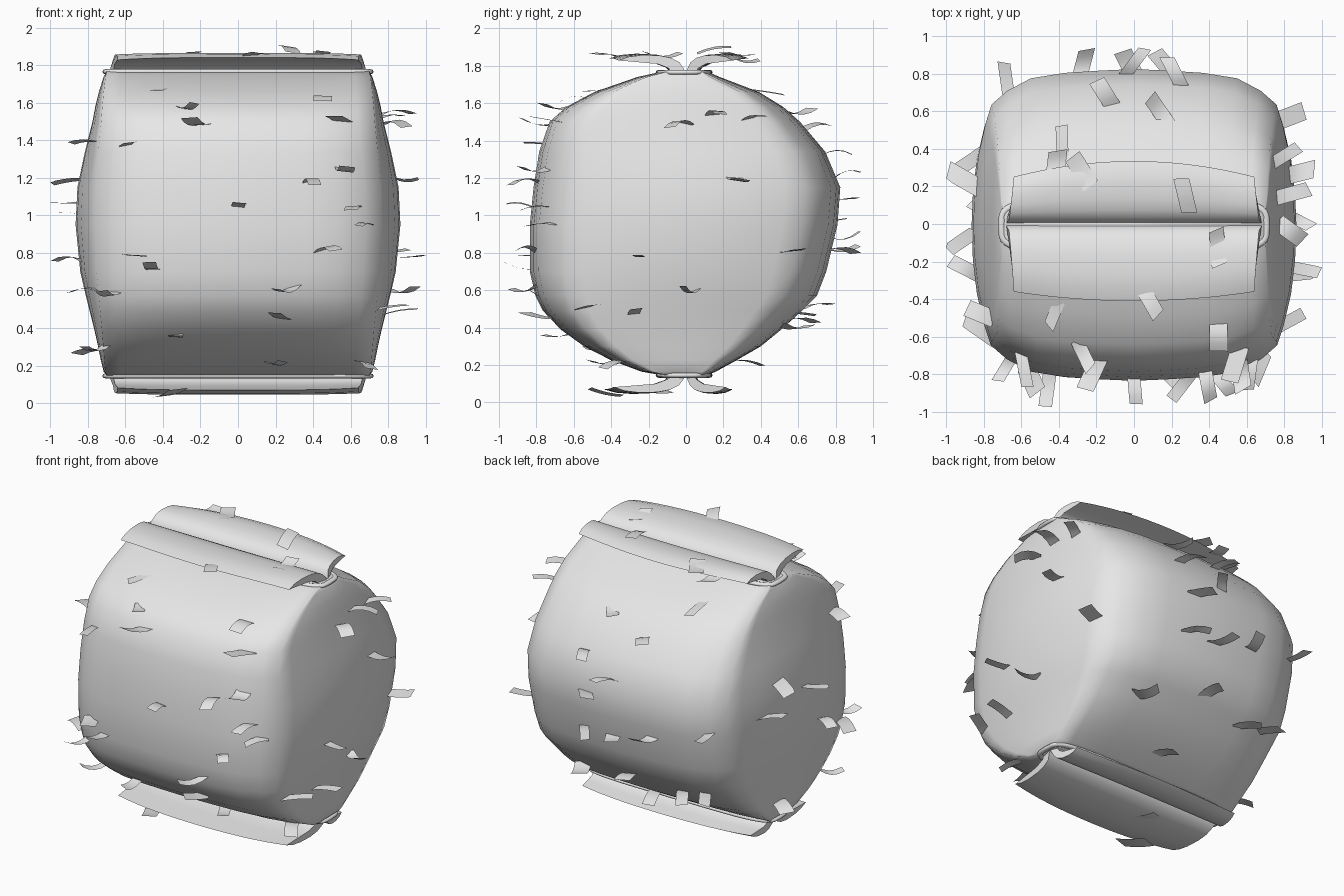
import bpy, bmesh, math, random
from mathutils import Vector

random.seed(4)
cube = bpy.data.objects.get("Cube")
if cube:
    bpy.data.objects.remove(cube)

grey = bpy.data.materials.new("light_grey")
grey.use_nodes = True
COLOUR = (0.8, 0.8, 0.8, 1)
grey.diffuse_color = COLOUR
grey.node_tree.nodes["Principled BSDF"].inputs["Base Color"].default_value = COLOUR


def finish(name, bm):
    mesh = bpy.data.meshes.new(name)
    bm.to_mesh(mesh)
    bm.free()
    mesh.materials.append(grey)
    for face in mesh.polygons:
        face.use_smooth = True
    obj = bpy.data.objects.new(name, mesh)
    bpy.context.collection.objects.link(obj)
    return obj


def bridge(bm, rings):
    """Skin a row of closed rings and cap both ends."""
    for low, high in zip(rings, rings[1:]):
        for i in range(len(low)):
            j = (i + 1) % len(low)
            bm.faces.new((low[i], low[j], high[j], high[i]))
    bm.faces.new(rings[-1])
    bm.faces.new(rings[0][::-1])
    bmesh.ops.recalc_face_normals(bm, faces=bm.faces[:])


def mix(rows, value):
    """Interpolate a table by its first column."""
    value = min(max(value, rows[0][0]), rows[-1][0])
    for low, high in zip(rows, rows[1:]):
        if value <= high[0]:
            t = (value - low[0]) / (high[0] - low[0])
            return [a + (b - a) * t for a, b in zip(low[1:], high[1:])]


# Body outline: height, front y, back y, half width
ROWS = [(.14, -.1, .1, .69), (.165, -.24, .16, .715), (.225, -.4, .27, .73), (.3, -.545, .4, .745),
        (.39, -.67, .51, .765), (.49, -.765, .62, .79), (.57, -.805, .7, .81), (.7, -.835, .75, .84),
        (.95, -.835, .81, .865), (1.15, -.815, .825, .855), (1.34, -.785, .745, .815),
        (1.5, -.73, .61, .775), (1.58, -.64, .52, .76), (1.66, -.49, .39, .74),
        (1.74, -.26, .18, .715), (1.775, -.1, .1, .69)]


def quarter(z):
    """Quarter cross-section at a height: depth fraction, x."""
    half = mix(ROWS, z)[2]
    corner = .7 + (half - .7) * .38
    return [(0, half), (.22, half - (half - corner) * .07), (.44, half - (half - corner) * .28),
            (.64, half - (half - corner) * .66), (.77, corner), (.86, corner - .085),
            (.94, corner - .21), (.975, .37), (.99, .18), (1, 0)]


def body_point(z, a, sign_x, sign_y):
    front, back, _ = mix(ROWS, z)
    return sign_x * a[1], (front + back) / 2 + sign_y * (back - front) / 2 * a[0], z


# Stuffed body with bulging ends and bevelled corners
bm = bmesh.new()
rings = []
for row in ROWS:
    z = row[0]
    q = quarter(z)
    loop = [body_point(z, a, 1, 1) for a in q]
    loop += [body_point(z, a, -1, 1) for a in q[-2::-1]]
    loop += [body_point(z, a, -1, -1) for a in q[1:]]
    loop += [body_point(z, a, 1, -1) for a in q[-2:0:-1]]
    rings.append([bm.verts.new(co) for co in loop])
bridge(bm, rings)
finish("body", bm)


# Cord ties round both necks
def tie(name, z):
    count = 48
    curve = bpy.data.curves.new(name, "CURVE")
    curve.dimensions = "3D"
    curve.bevel_depth = .018
    curve.bevel_resolution = 2
    spline = curve.splines.new("POLY")
    spline.points.add(count - 1)
    spline.use_cyclic_u = True
    for i, point in enumerate(spline.points):
        c, s = math.cos(math.tau * i / count), math.sin(math.tau * i / count)
        point.co = (.705 * math.copysign(abs(c) ** .45, c),
                    .135 * math.copysign(abs(s) ** .45, s) - .01, 0, 1)
    curve.materials.append(grey)
    obj = bpy.data.objects.new(name, curve)
    obj.location.z = z
    obj.scale.z = .75
    bpy.context.collection.objects.link(obj)


tie("top_tie", 1.765)
tie("bottom_tie", .145)

# Gathered cloth flaps, padded near the neck and thin at the lip: reach fraction, rise
PROFILE = [(.01, -.02), (.03, .015), (.1, .05), (.22, .075), (.4, .09), (.65, .095), (.85, .088),
           (1, .07), (.85, .064), (.65, .055), (.42, .045), (.26, .02), (.18, -.02)]
WIDTHS = [(0, .685), (.1, .665), (.6, .65), (1, .64)]


def flap(name, z, up, reach, taper):
    bm = bmesh.new()
    columns = 16
    rings = []
    for i in range(columns + 1):
        u = 2 * i / columns - 1
        ring = []
        for out, rise in PROFILE:
            x = u * mix(WIDTHS, out)[0]
            y = out * reach * (1 - taper * u * u)
            ring.append(bm.verts.new((x, y, z + up * (rise - .012 * out * u ** 4))))
        rings.append(ring)
    bridge(bm, rings)
    obj = finish(name, bm)
    bpy.context.view_layer.objects.active = obj
    obj.select_set(True)
    bpy.ops.object.shade_smooth_by_angle(angle=math.radians(50))
    obj.select_set(False)


flap("top_front_flap", 1.77, 1, -.41, .12)
flap("top_back_flap", 1.77, 1, .335, .25)
flap("bottom_front_flap", .14, -1, -.44, .12)
flap("bottom_back_flap", .14, -1, .25, .15)

# Flake positions in hundredths: distance along the side, height
FRONT = [(-40, 168), (-30, 158), (-19, 149), (-60, 137), (45, 162), (56, 150), (56, 126), (38, 117),
         (62, 104), (0, 104), (70, 95), (44, 80), (-45, 72), (-65, 60), (-57, 79), (30, 63),
         (25, 45), (-33, 37), (17, 22), (62, 20)]
BACK = [(18, 156), (-12, 146), (25, 132), (-4, 120), (20, 108), (24, 81), (1, 82), (-29, 89),
        (-67, 98), (-38, 167), (42, 42), (-3, 50), (-36, 44), (-54, 48), (5, 22)]
LEFT = [(0, 148), (14, 153), (33, 151), (26, 121), (-23, 78), (5, 61), (-56, 50), (-28, 47), (55, 81)]
RIGHT = [(36, 100), (-5, 107), (-27, 75), (20, 119), (-60, 60), (-50, 139), (-45, 31), (5, 28)]

flakes = bmesh.new()
UP = Vector((0, 0, 1))


def add_flake(base, outward):
    across = UP.cross(outward).normalized()
    turn = random.uniform(-.75, .75)
    along = outward * math.cos(turn) + across * math.sin(turn) + UP * random.uniform(-.15, .2)
    wide = across * math.cos(turn) - outward * math.sin(turn) + UP * random.uniform(-.15, .15)
    length = random.uniform(.15, .2)
    width = random.uniform(.06, .1)
    curl = random.uniform(-.03, .03)
    skew = random.uniform(-.04, .04)
    steps = 4
    pairs = []
    for i in range(steps + 1):
        s = i / steps
        pair = []
        for t in (-.5, .5):
            p = base + along * (length * s - .02 + skew * t) + wide * width * t + UP * curl * 4 * s * (1 - s)
            pair.append(flakes.verts.new((max(-1, min(1, p.x)), max(-1, min(1, p.y)), max(0, p.z))))
        pairs.append(pair)
    for a, b in zip(pairs, pairs[1:]):
        flakes.faces.new((a[0], a[1], b[1], b[0]))


# Flakes standing out from the four sides
for spots, sign in ((FRONT, -1), (BACK, 1)):
    for x, z in spots:
        x, z = x / 100, z / 100
        front, back, _ = mix(ROWS, z)
        fraction = mix([(a[1], a[0]) for a in reversed(quarter(z))], abs(x))[0]
        y = (front + back) / 2 + sign * fraction * (back - front) / 2
        add_flake(Vector((x, y, z)), Vector((0, sign, 0)))
for spots, sign in ((LEFT, 1), (RIGHT, -1)):
    for y, z in spots:
        y, z = y / 100, z / 100
        front, back, _ = mix(ROWS, z)
        x = mix(quarter(z), abs(y - (front + back) / 2) / ((back - front) / 2))[0]
        add_flake(Vector((sign * x, y, z)), Vector((sign, 0, 0)))

# Flakes resting on the flaps
for x, y, z in ((.29, .08, 1.87), (.44, -.05, 1.87), (-.24, .22, 1.87), (-.42, .26, 1.85),
                (.05, -.35, 1.84), (-.4, -.36, .04), (-.25, -.1, .06)):
    add_flake(Vector((x, y, z)), Vector((0, math.copysign(1, y), 0)))
finish("flakes", flakes)
